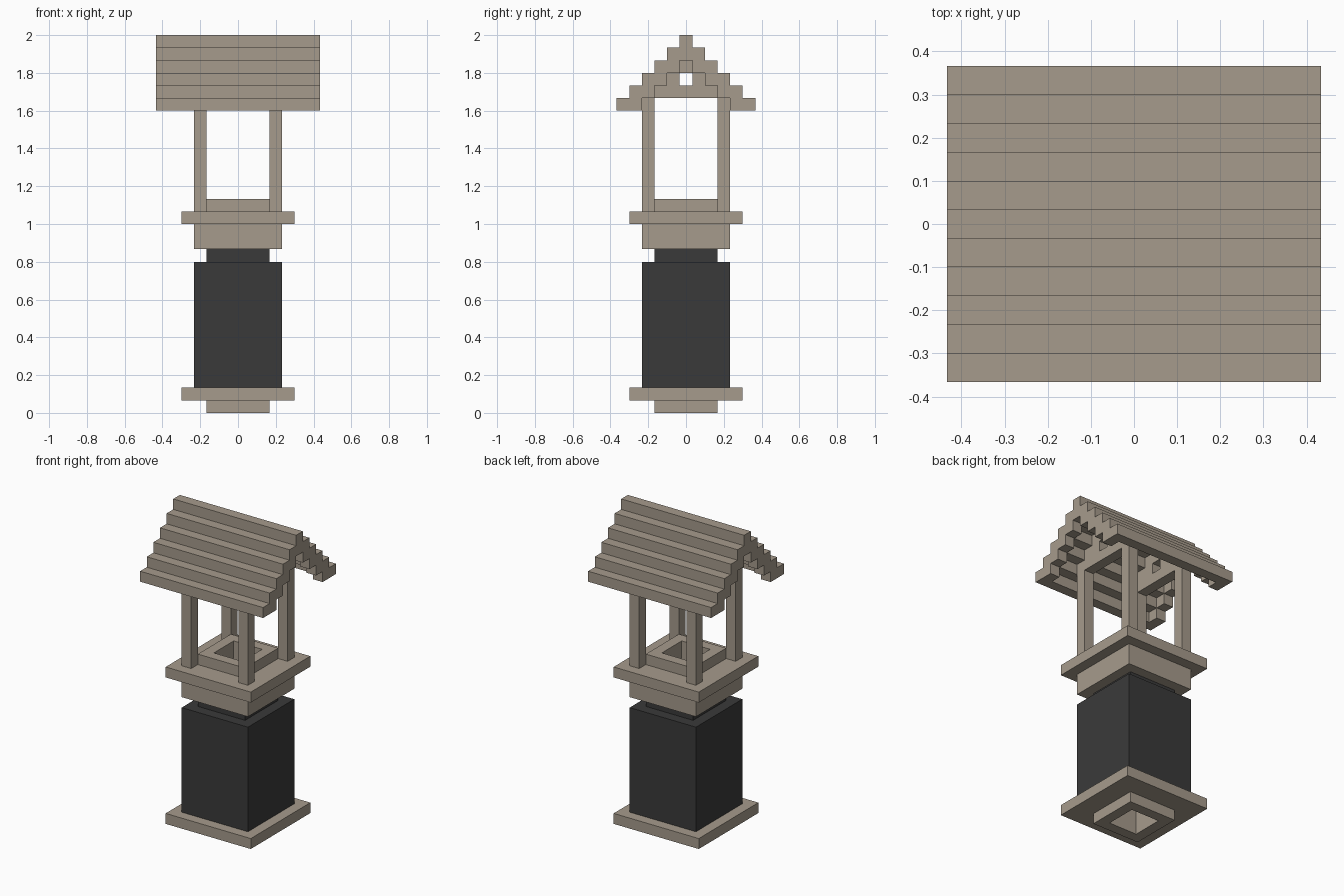
import bpy
import bmesh

U = 2 / 30  # one building block

if "Cube" in bpy.data.objects:
    bpy.data.objects.remove(bpy.data.objects["Cube"], do_unlink=True)


def material(name, rgb):
    m = bpy.data.materials.new(name)
    m.diffuse_color = (*rgb, 1)
    m.use_nodes = True
    m.node_tree.nodes["Principled BSDF"].inputs["Base Color"].default_value = (*rgb, 1)
    return m


STONE = material("warm_grey_stone", (0.381, 0.328, 0.262))
DARK = material("charcoal", (0.042, 0.042, 0.042))
EARTH = material("dull_brown", (0.26, 0.19, 0.11))


def make(name, mat, boxes):
    """One object from boxes (x0, x1, y0, y1, z0, z1) measured in blocks."""
    bm = bmesh.new()
    for x0, x1, y0, y1, z0, z1 in boxes:
        cube = bmesh.ops.create_cube(bm, size=1)["verts"]
        for v in cube:
            v.co = (U * (x1 if v.co.x > 0 else x0),
                    U * (y1 if v.co.y > 0 else y0),
                    U * (z1 if v.co.z > 0 else z0))
    finish(bm, name, mat)


def frame(name, mat, outer, inner, z0, z1):
    """Square tube: outer and inner half widths, in blocks."""
    bm = bmesh.new()
    rings = []
    for r, z in ((outer, z0), (outer, z1), (inner, z1), (inner, z0)):
        rings.append([bm.verts.new((U * r * sx, U * r * sy, U * z))
                      for sx, sy in ((-1, -1), (1, -1), (1, 1), (-1, 1))])
    for i in range(4):
        a, b = rings[i], rings[(i + 1) % 4]
        for j in range(4):
            k = (j + 1) % 4
            bm.faces.new((a[j], a[k], b[k], b[j]))
    bmesh.ops.recalc_face_normals(bm, faces=bm.faces)
    finish(bm, name, mat)


def finish(bm, name, mat):
    me = bpy.data.meshes.new(name)
    bm.to_mesh(me)
    bm.free()
    me.materials.append(mat)
    bpy.context.collection.objects.link(bpy.data.objects.new(name, me))


# Base, shaft and upper ledge, all hollow
frame("foot_ring", STONE, 2.5, 1.5, 0, 1)
frame("base_plate", STONE, 4.5, 1.5, 1, 2)
frame("shaft", DARK, 3.5, 1.6, 2, 12)
frame("shaft_neck", DARK, 2.5, 1.6, 12, 13)
frame("shaft_lining", STONE, 1.6, 1.5, 2, 13)
frame("collar", STONE, 3.5, 1.5, 13, 15)
frame("ledge_plate", STONE, 4.5, 1.5, 15, 16)
frame("well_rim", STONE, 2.5, 1.5, 16, 17)
make("well_floor", EARTH, [(-1.5, 1.5, -1.5, 1.5, 14.5, 15)])

# Four corner posts
for sx, side in ((1, "left"), (-1, "right")):
    for sy, end in ((-1, "front"), (1, "back")):
        x, y = 3 * sx, 3 * sy
        make(f"{end}_{side}_post", STONE,
             [(x - .5, x + .5, y - .5, y + .5, 16, 26)])

# Stepped roof: one long course per step
courses, trims = [], {1: [], -1: []}
for k in range(6):
    for y in {k, -k}:
        courses.append((-6.5, 6.5, y - .5, y + .5, 29 - k, 30 - k))
        # blocks under the courses along both roof ends
        if k < 5:
            for s in trims:
                trims[s].append((6 * s - .5, 6 * s + .5, y - .5, y + .5, 28 - k, 29 - k))
make("roof_courses", STONE, courses)

# End trims, and gables with a small opening above the cross beam
for s, side in ((1, "left"), (-1, "right")):
    make(f"{side}_roof_trim", STONE, trims[s])
    x0, x1 = 3 * s - .5, 3 * s + .5
    gable = [(x0, x1, -2.5, 2.5, 25, 26), (x0, x1, -.5, .5, 27, 29)]
    for t in (1, -1):
        gable.append((x0, x1, t - .5, t + .5, 26, 28))
        gable.append((x0, x1, 2 * t - .5, 2 * t + .5, 26, 27))
    make(f"{side}_gable", STONE, gable)
